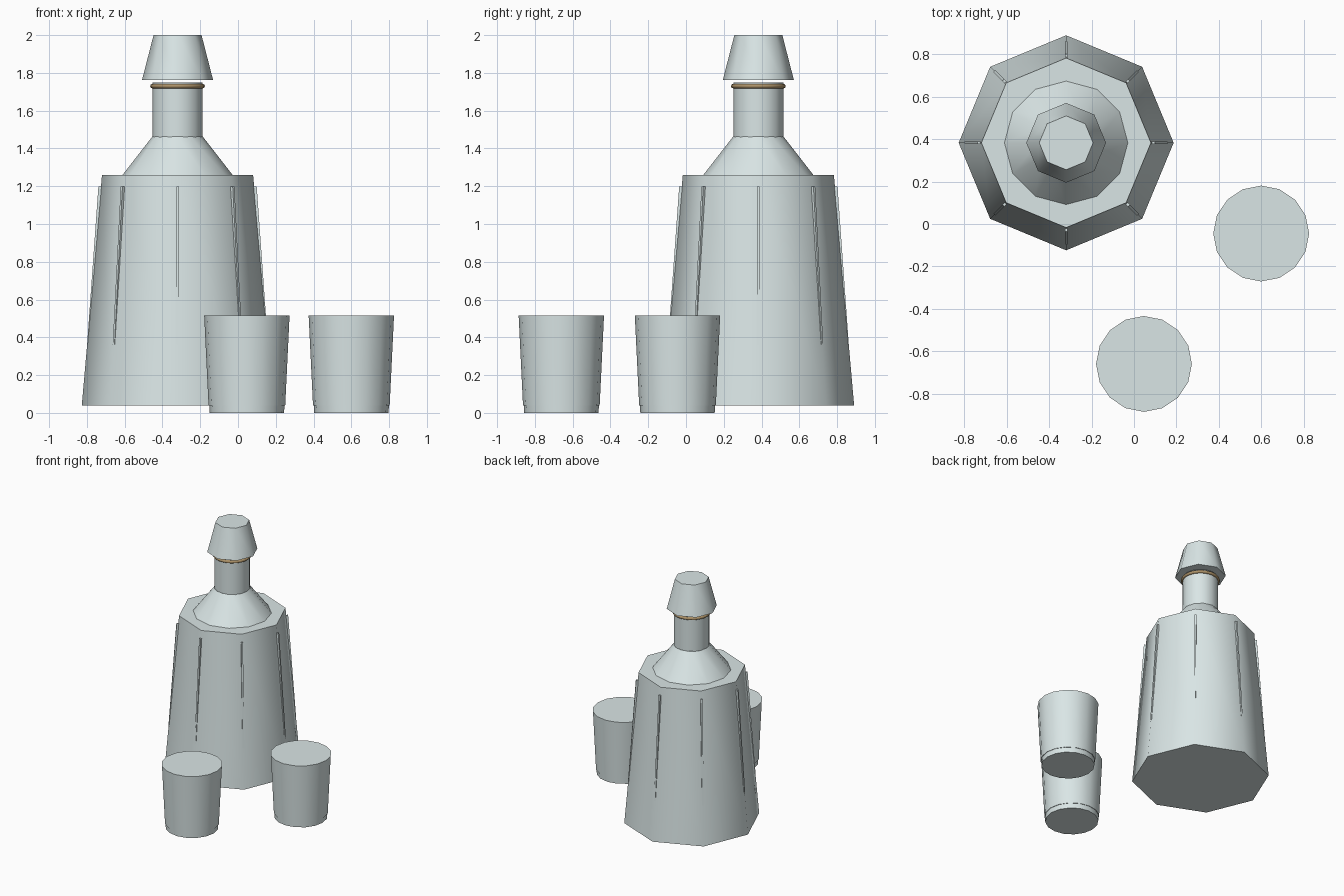
import bpy, math
from mathutils import Matrix, Vector

if "Cube" in bpy.data.objects:
    bpy.data.objects.remove(bpy.data.objects["Cube"])


def material(name, color):
    m = bpy.data.materials.new(name)
    m.diffuse_color = color
    m.use_nodes = True
    m.node_tree.nodes["Principled BSDF"].inputs["Base Color"].default_value = m.diffuse_color
    return m


GLASS = material("pale_glass", (0.70, 0.79, 0.79, 1))
BRASS = material("brass", (0.42, 0.29, 0.14, 1))
BX, BY = -0.32, 0.383


def finish(name, mat):
    ob = bpy.context.object
    ob.name = name
    ob.data.materials.append(mat)
    bpy.ops.object.shade_smooth_by_angle(angle=math.radians(50))
    return ob


def frustum(name, sides, x, y, z0, z1, r0, r1):
    bpy.ops.mesh.primitive_cone_add(vertices=sides, radius1=r0, radius2=r1,
                                    depth=z1 - z0, location=(x, y, (z0 + z1) / 2))
    return finish(name, GLASS)


# Bottle: octagonal body, twelve-sided shoulder and neck, octagonal stopper
frustum("bottle_body", 8, BX, BY, 0.04, 1.26, 0.507, 0.40)
frustum("bottle_shoulder", 12, BX, BY, 1.255, 1.462, 0.295, 0.134)
frustum("bottle_neck", 16, BX, BY, 1.455, 1.75, 0.132, 0.132)
frustum("bottle_stopper", 8, BX, BY, 1.763, 2.0, 0.188, 0.127)

# Brass collar around the neck
bpy.ops.mesh.primitive_torus_add(major_radius=0.133, minor_radius=0.012,
                                 major_segments=24, minor_segments=8,
                                 location=(BX, BY, 1.73))
finish("neck_ring", BRASS)

# Thin ribs on the body corners, sinking into the glass towards the bottom
z0, z1, r0, r1 = 0.36, 1.20, 0.479, 0.419
tilt = math.atan2(r1 - r0, z1 - z0)
for i in range(8):
    bpy.ops.mesh.primitive_cube_add(size=1)
    rib = finish(f"body_rib_{i + 1}", GLASS)
    centre = Vector(((r0 + r1) / 2 - 0.0125, 0, (z0 + z1) / 2))
    rib.matrix_world = (Matrix.Translation((BX, BY, 0))
                        @ Matrix.Rotation(i * math.pi / 4, 4, 'Z')
                        @ Matrix.Translation(centre)
                        @ Matrix.Rotation(tilt, 4, 'Y')
                        @ Matrix.Diagonal((0.025, 0.013, z1 - z0, 1)))

# Two solid tumblers, each on a short foot
for i, (x, y) in enumerate([(0.047, -0.66), (0.60, -0.045)], 1):
    frustum(f"tumbler_{i}", 16, x, y, 0.04, 0.515, 0.203, 0.226)
    frustum(f"tumbler_foot_{i}", 16, x, y, 0.0, 0.042, 0.197, 0.199)
